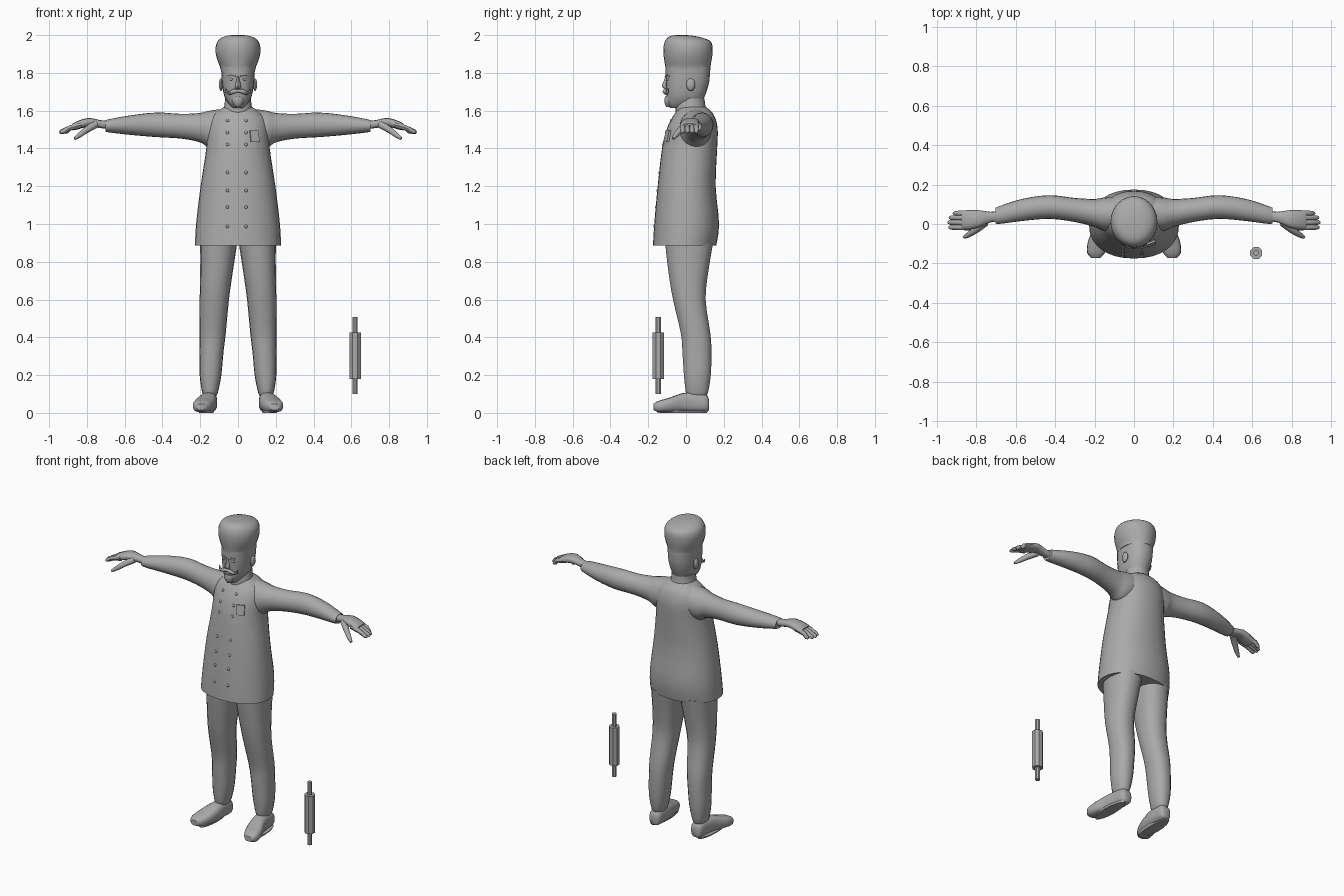
import bpy, bmesh, math
from mathutils import Vector, Matrix

grey = bpy.data.materials.new("plain grey")
grey.diffuse_color = (0.4, 0.4, 0.4, 1)


def finish(name, bm, mirror=False, smooth=True):
    bmesh.ops.recalc_face_normals(bm, faces=bm.faces)
    for f in bm.faces:
        f.smooth = smooth
    me = bpy.data.meshes.new(name)
    bm.to_mesh(me)
    bm.free()
    me.materials.append(grey)
    ob = bpy.data.objects.new(name, me)
    bpy.context.collection.objects.link(ob)
    if mirror:
        ob.modifiers.new("mirror", 'MIRROR').use_mirror_merge = False
    if smooth:
        bpy.ops.object.select_all(action='DESELECT')
        ob.select_set(True)
        bpy.context.view_layer.objects.active = ob
        bpy.ops.object.shade_smooth_by_angle(angle=math.radians(45))
    return ob


def spline(rows, steps):
    """Smoothly interpolate rows of numbers."""
    out = []
    for i in range(len(rows) - 1):
        p = [rows[max(0, min(len(rows) - 1, i + k))] for k in (-1, 0, 1, 2)]
        for s in range(steps):
            t = s / steps
            out.append([b + 0.5 * t * (c - a + t * (2*a - 5*b + 4*c - d + t * (3*(b - c) + d - a)))
                        for a, b, c, d in zip(*p)])
    return out + [list(rows[-1])]


def loft(name, axis, rows, power=2.0, sides=20, steps=3, mirror=False):
    """Skin rounded sections; each row is (position, min a, max a, min b, max b)."""
    bm = bmesh.new()
    rings = []
    for t, a0, a1, b0, b1 in spline(rows, steps):
        ring = []
        for k in range(sides):
            an = 2 * math.pi * k / sides
            c, s = math.cos(an), math.sin(an)
            a = (a0 + a1) / 2 + (a1 - a0) / 2 * math.copysign(abs(c) ** (2 / power), c)
            b = (b0 + b1) / 2 + (b1 - b0) / 2 * math.copysign(abs(s) ** (2 / power), s)
            ring.append(bm.verts.new({'x': (t, a, b), 'y': (a, t, b), 'z': (a, b, t)}[axis]))
        rings.append(ring)
    for r, q in zip(rings, rings[1:]):
        for k in range(sides):
            j = (k + 1) % sides
            bm.faces.new((r[k], r[j], q[j], q[k]))
    bm.faces.new(rings[0])
    bm.faces.new(rings[-1])
    return finish(name, bm, mirror)


def tube(name, pts, radii, sides=8, mirror=True):
    """Tapered round rod through points."""
    bm = bmesh.new()
    rings = []
    P = [Vector(p) for p in pts]
    for i, p in enumerate(P):
        d = P[min(i + 1, len(P) - 1)] - P[max(i - 1, 0)]
        q = d.to_track_quat('Z', 'Y')
        rings.append([bm.verts.new(p + q @ Vector((radii[i] * math.cos(2 * math.pi * k / sides),
                                                   radii[i] * math.sin(2 * math.pi * k / sides), 0)))
                      for k in range(sides)])
    for r, q in zip(rings, rings[1:]):
        for k in range(sides):
            j = (k + 1) % sides
            bm.faces.new((r[k], r[j], q[j], q[k]))
    bm.faces.new(rings[0])
    bm.faces.new(rings[-1])
    return finish(name, bm, mirror)


def ball(name, centre, size, mirror=False, seg=10):
    bm = bmesh.new()
    bmesh.ops.create_uvsphere(bm, u_segments=seg, v_segments=6, radius=1,
                              matrix=Matrix.Translation(centre) @ Matrix.Diagonal((*size, 1)))
    return finish(name, bm, mirror)


# Jacket body
jacket = loft("jacket", 'z', [
    (0.885, -0.228, 0.228, -0.175, 0.160), (1.00, -0.222, 0.222, -0.168, 0.175),
    (1.20, -0.198, 0.198, -0.150, 0.157), (1.40, -0.168, 0.168, -0.127, 0.165),
    (1.50, -0.165, 0.165, -0.103, 0.168), (1.56, -0.150, 0.150, -0.075, 0.155),
    (1.595, -0.115, 0.115, -0.052, 0.135), (1.62, -0.072, 0.072, -0.038, 0.105)],
    power=2.2, sides=32)

# Collar
loft("collar", 'z', [(1.59, -0.080, 0.080, -0.055, 0.110), (1.63, -0.072, 0.072, -0.055, 0.102),
                     (1.665, -0.068, 0.068, -0.035, 0.098)], steps=2)

# Sleeves
loft("sleeve", 'x', [
    (0.06, -0.030, 0.140, 1.42, 1.612), (0.15, -0.035, 0.135, 1.405, 1.600),
    (0.20, -0.015, 0.127, 1.432, 1.588), (0.30, 0.010, 0.132, 1.452, 1.583),
    (0.43, 0.026, 0.146, 1.460, 1.590), (0.57, 0.015, 0.127, 1.472, 1.575),
    (0.69, 0.000, 0.088, 1.486, 1.553), (0.70, 0.010, 0.080, 1.495, 1.545)], mirror=True)

# Hands
loft("palm", 'x', [
    (0.68, 0.014, 0.066, 1.502, 1.545), (0.73, 0.008, 0.062, 1.508, 1.550),
    (0.79, -0.018, 0.070, 1.516, 1.562), (0.85, -0.030, 0.070, 1.500, 1.545),
    (0.875, -0.028, 0.066, 1.496, 1.532)], sides=12, steps=2, power=2.5, mirror=True)
for i, (y, tip) in enumerate([(-0.017, 0.940), (0.008, 0.945), (0.032, 0.938), (0.054, 0.918)]):
    tube("finger_%d" % (i + 1),
         [(0.83, y, 1.525), (0.89, y, 1.508), (tip - 0.01, y, 1.488), (tip, y, 1.483)],
         [0.016, 0.0135, 0.012, 0.006])
tube("thumb", [(0.755, 0.01, 1.527), (0.80, -0.028, 1.500), (0.84, -0.055, 1.470),
               (0.864, -0.068, 1.452)], [0.022, 0.018, 0.014, 0.008])

# Trousers
loft("trouser_leg", 'z', [
    (0.085, 0.118, 0.178, 0.010, 0.105), (0.11, 0.106, 0.190, -0.002, 0.118),
    (0.20, 0.088, 0.203, -0.012, 0.132), (0.32, 0.077, 0.203, -0.020, 0.136),
    (0.42, 0.065, 0.204, -0.028, 0.130), (0.60, 0.048, 0.203, -0.070, 0.105),
    (0.75, 0.027, 0.200, -0.095, 0.120), (0.90, 0.004, 0.200, -0.112, 0.145)],
    power=2.3, sides=18, mirror=True)

# Shoes
loft("shoe", 'y', [
    (0.122, 0.128, 0.172, 0.015, 0.070), (0.105, 0.112, 0.188, 0.005, 0.098),
    (0.04, 0.110, 0.196, 0.004, 0.108), (-0.02, 0.112, 0.208, 0.004, 0.104),
    (-0.09, 0.124, 0.234, 0.004, 0.080), (-0.145, 0.146, 0.238, 0.004, 0.064),
    (-0.172, 0.170, 0.218, 0.015, 0.048)], power=2.8, sides=16, mirror=True)
loft("sole", 'z', [(0.0, 0.130, 0.205, -0.15, 0.11), (0.012, 0.125, 0.212, -0.15, 0.115)],
     sides=16, steps=1, mirror=True)

# Head with chin, cheeks and nape
loft("head", 'z', [
    (1.615, -0.030, 0.030, -0.085, 0.06), (1.635, -0.050, 0.050, -0.100, 0.085),
    (1.67, -0.070, 0.070, -0.103, 0.097), (1.71, -0.080, 0.080, -0.106, 0.112),
    (1.76, -0.086, 0.086, -0.108, 0.124), (1.83, -0.090, 0.090, -0.108, 0.128)], power=2.3)
loft("nose", 'z', [(1.715, -0.012, 0.012, -0.112, -0.09), (1.728, -0.017, 0.017, -0.128, -0.09),
                   (1.755, -0.010, 0.010, -0.119, -0.09), (1.78, -0.008, 0.008, -0.110, -0.09)],
     sides=8, steps=2)
ball("ear", (0.090, 0.025, 1.738), (0.012, 0.024, 0.034), True)
ball("eye", (0.034, -0.098, 1.766), (0.013, 0.009, 0.007), True)
tube("eyebrow", [(0.012, -0.108, 1.782), (0.035, -0.102, 1.790), (0.056, -0.088, 1.782)],
     [0.005, 0.006, 0.003], 6)
tube("moustache", [(0.0, -0.110, 1.706), (0.025, -0.112, 1.702), (0.045, -0.105, 1.692),
                   (0.062, -0.098, 1.700), (0.066, -0.096, 1.716)],
     [0.008, 0.012, 0.009, 0.007, 0.003])
loft("beard", 'z', [(1.620, -0.012, 0.012, -0.106, -0.07), (1.645, -0.030, 0.030, -0.116, -0.07),
                    (1.675, -0.032, 0.032, -0.112, -0.07)], sides=10, steps=2)

# Tall puffed hat
loft("hat", 'z', [
    (1.815, -0.093, 0.093, -0.108, 0.130), (1.835, -0.096, 0.096, -0.110, 0.130),
    (1.87, -0.110, 0.110, -0.116, 0.136), (1.91, -0.119, 0.119, -0.120, 0.141),
    (1.945, -0.117, 0.117, -0.118, 0.140), (1.970, -0.106, 0.106, -0.110, 0.127),
    (1.987, -0.085, 0.085, -0.097, 0.085), (1.997, -0.055, 0.055, -0.075, 0.035),
    (2.0, -0.025, 0.025, -0.048, 0.0)], sides=24, steps=2)

# Two rows of buttons set on the jacket front
bpy.context.view_layer.update()
for z in (1.548, 1.484, 1.42, 1.272, 1.177, 1.09, 0.987):
    for x in (-0.055, 0.042):
        hit, p, n, i = jacket.ray_cast((x, -1, z), (0, 1, 0))
        ball("button", p, (0.009, 0.007, 0.009), seg=8)

# Breast pocket
bm = bmesh.new()
bmesh.ops.create_cube(bm, size=1, matrix=Matrix.Translation((0.085, -0.093, 1.463))
                      @ Matrix.Rotation(math.radians(22), 4, 'Z')
                      @ Matrix.Rotation(math.radians(-12), 4, 'X')
                      @ Matrix.Diagonal((0.048, 0.025, 0.062, 1)))
finish("breast_pocket", bm, smooth=False)

# Rolling pin standing beside the figure
for name, r, z0, z1 in (("rolling_pin_barrel", 0.033, 0.18, 0.426),
                        ("rolling_pin_handles", 0.015, 0.10, 0.508)):
    bm = bmesh.new()
    bmesh.ops.create_cone(bm, cap_ends=True, segments=8, radius1=r, radius2=r, depth=z1 - z0,
                          matrix=Matrix.Translation((0.62, -0.147, (z0 + z1) / 2))
                          @ Matrix.Rotation(math.pi / 8, 4, 'Z'))
    finish(name, bm, smooth=False)
